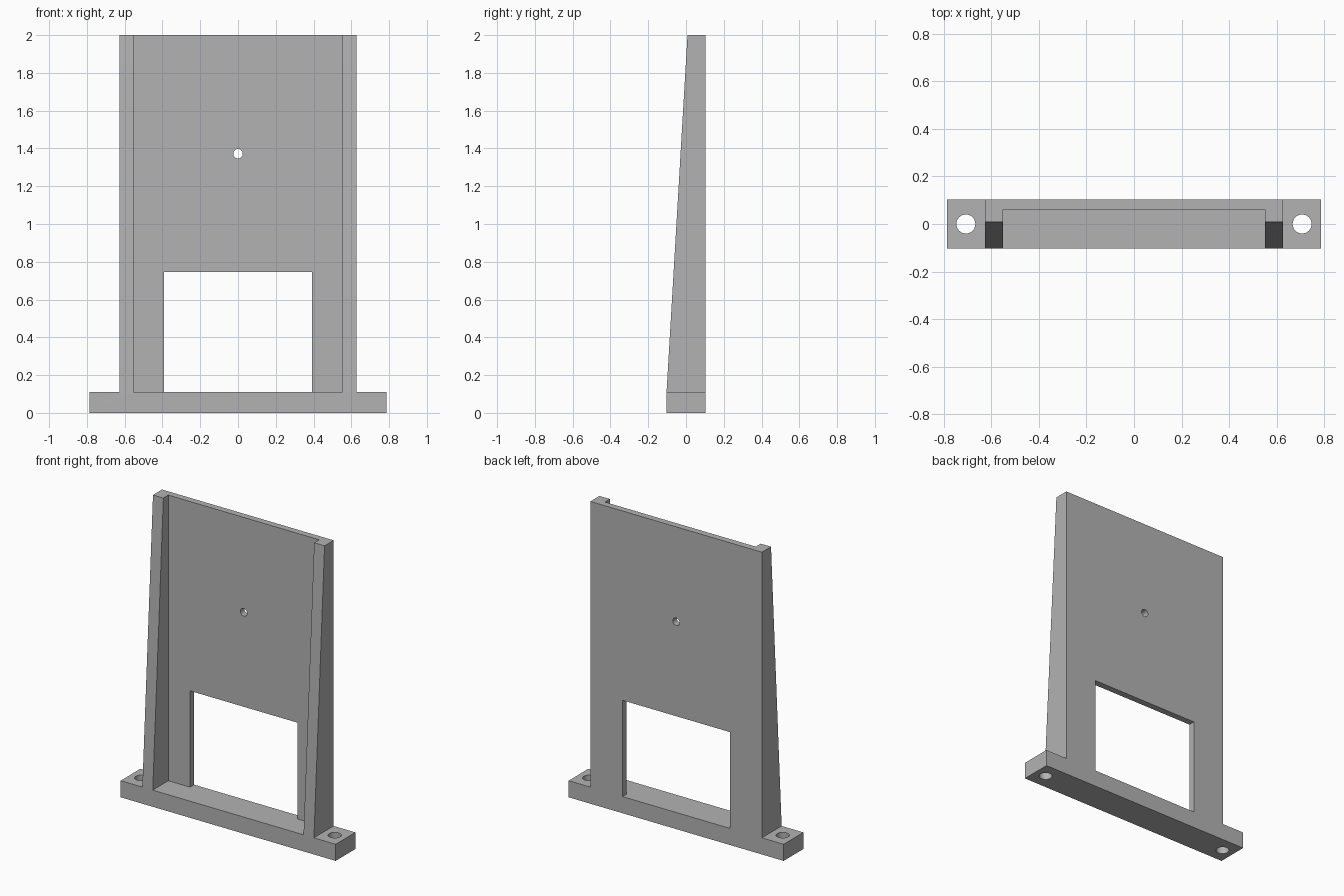
import bpy
import bmesh
from math import pi
from mathutils import Matrix, Vector

if "Cube" in bpy.data.objects:
    bpy.data.objects.remove(bpy.data.objects["Cube"], do_unlink=True)

# Main dimensions
BASE_X, HALF_Y, BASE_Z, TOP = 0.787, 0.103, 0.11, 2.0
PANEL_X, POCKET_X, WINDOW_X = 0.628, 0.552, 0.393
PANEL_FRONT, RIB_TOP_FRONT, WINDOW_TOP = 0.06, 0.008, 0.747

grey = bpy.data.materials.new("plain grey")
grey.use_nodes = True
colour = (0.45, 0.45, 0.45, 1)
grey.diffuse_color = colour
grey.node_tree.nodes["Principled BSDF"].inputs["Base Color"].default_value = colour


def finish(name, bm):
    bmesh.ops.recalc_face_normals(bm, faces=bm.faces)
    mesh = bpy.data.meshes.new(name)
    bm.to_mesh(mesh)
    bm.free()
    mesh.materials.append(grey)
    obj = bpy.data.objects.new(name, mesh)
    bpy.context.collection.objects.link(obj)
    return obj


def prism(name, points, offset):
    """Extrude a closed outline along an offset."""
    bm = bmesh.new()
    face = bm.faces.new([bm.verts.new(p) for p in points])
    result = bmesh.ops.extrude_face_region(bm, geom=[face], use_keep_orig=True)
    verts = [v for v in result["geom"] if isinstance(v, bmesh.types.BMVert)]
    bmesh.ops.translate(bm, verts=verts, vec=Vector(offset))
    return finish(name, bm)


def box(name, low, high):
    (x0, y0, z0), (x1, y1, z1) = low, high
    outline = [(x0, y0, z0), (x1, y0, z0), (x1, y0, z1), (x0, y0, z1)]
    return prism(name, outline, (0, y1 - y0, 0))


def rod(name, radius, place, rotation=Matrix()):
    bm = bmesh.new()
    bmesh.ops.create_cone(bm, cap_ends=True, segments=32, radius1=radius, radius2=radius,
                          depth=0.6, matrix=Matrix.Translation(place) @ rotation)
    return finish(name, bm)


# Bracket body: foot and upright as one outline
half = [(BASE_X, 0), (BASE_X, BASE_Z), (PANEL_X, BASE_Z), (PANEL_X, TOP)]
outline = half + [(-x, z) for x, z in reversed(half)]
bracket = prism("bracket", [(x, -HALF_Y, z) for x, z in outline], (0, 2 * HALF_Y, 0))

# Sloped front of the side ribs
run = (RIB_TOP_FRONT + HALF_Y) / (TOP - BASE_Z)
low_z, high_z = BASE_Z - 0.1, TOP + 0.1
slope = [(-1, -HALF_Y - 0.1 * run, low_z), (-1, RIB_TOP_FRONT + 0.1 * run, high_z),
         (-1, -0.4, high_z), (-1, -0.4, low_z)]
cutters = [prism("slope_cutter", slope, (2, 0, 0))]

# Recess between the ribs, and the window behind it
cutters.append(box("recess_cutter", (-POCKET_X, -0.5, BASE_Z), (POCKET_X, PANEL_FRONT, 2.2)))
cutters.append(box("window_cutter", (-WINDOW_X, -0.3, BASE_Z), (WINDOW_X, 0.3, WINDOW_TOP)))

# Panel hole and foot mounting holes
cutters.append(rod("panel_hole_cutter", 0.025, (0, 0, 1.372), Matrix.Rotation(pi / 2, 4, "X")))
for side, x in (("left", 0.708), ("right", -0.708)):
    cutters.append(rod(side + "_foot_hole_cutter", 0.04, (x, 0, 0)))

for cutter in cutters:
    cutter.hide_render = True
    cutter.hide_viewport = True
    cutter.display_type = "WIRE"
    cut = bracket.modifiers.new(cutter.name, "BOOLEAN")
    cut.operation = "DIFFERENCE"
    cut.solver = "EXACT"
    cut.object = cutter

# Smooth hole walls with sharp edges elsewhere
bpy.context.view_layer.objects.active = bracket
bracket.select_set(True)
for cut in list(bracket.modifiers):
    bpy.ops.object.modifier_apply(modifier=cut.name)
for cutter in cutters:
    bpy.data.objects.remove(cutter, do_unlink=True)
bpy.ops.object.shade_smooth_by_angle(angle=pi / 6)
